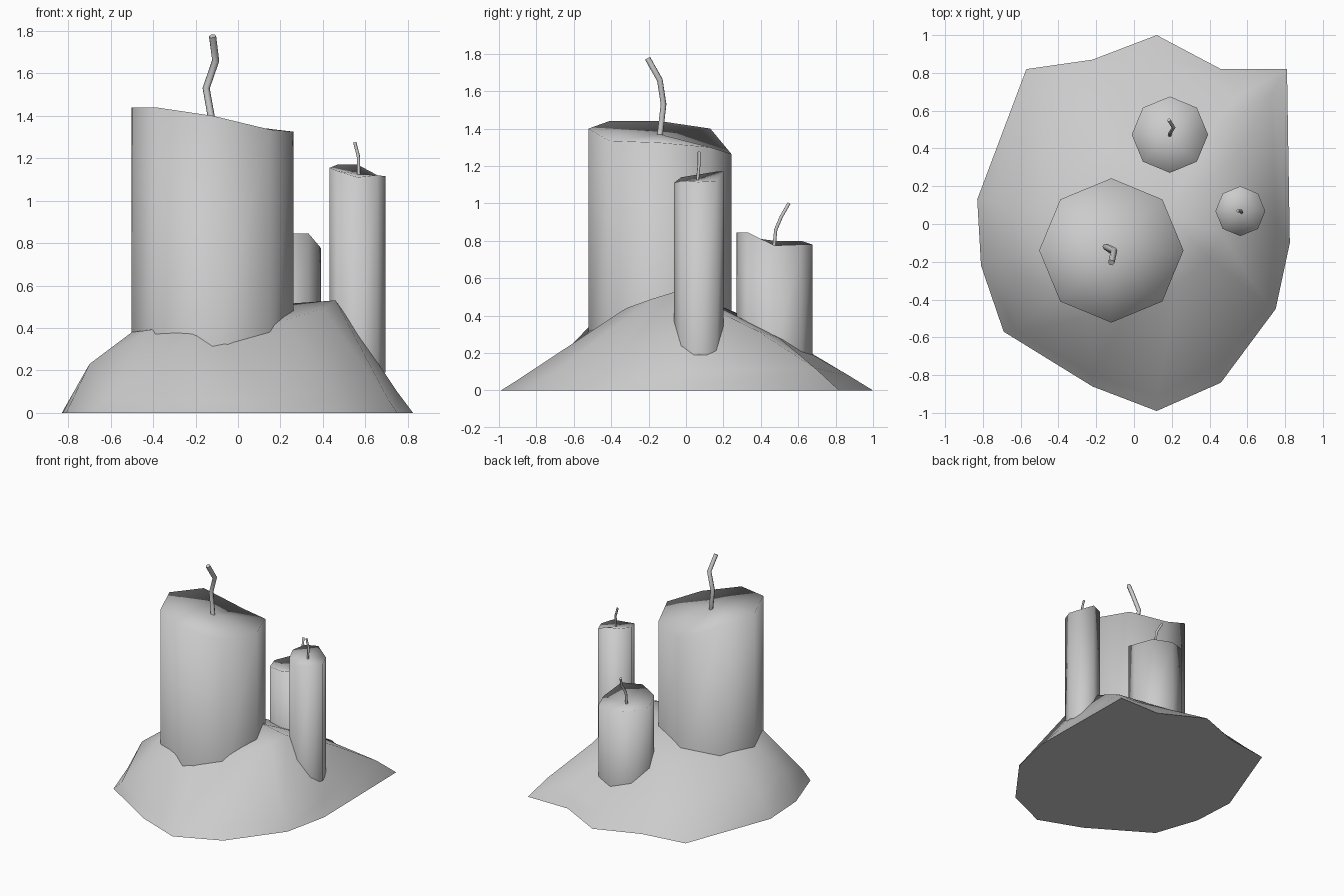
import bpy, math

if "Cube" in bpy.data.objects:
    bpy.data.objects.remove(bpy.data.objects["Cube"])


def make_mesh(name, verts, faces, sharp_angle=None):
    me = bpy.data.meshes.new(name)
    me.from_pydata(verts, [], faces)
    me.polygons.foreach_set("use_smooth", [True] * len(me.polygons))
    if sharp_angle:
        me.set_sharp_from_angle(angle=math.radians(sharp_angle))
    ob = bpy.data.objects.new(name, me)
    bpy.context.collection.objects.link(ob)
    return ob


def bridge(a, b, n):
    return [(a + i, a + (i + 1) % n, b + (i + 1) % n, b + i) for i in range(n)]


def fan(a, tip, n):
    return [(a + i, a + (i + 1) % n, tip) for i in range(n)]


# Melted wax mound: three loops and a peak, counter-clockwise from the front right
def wax_base():
    foot = [(.12, 1), (.46, .82), (.81, .82), (.825, -.1), (.75, -.45), (.46, -.84),
            (.12, -.99), (-.22, -.86), (-.69, -.57), (-.81, -.22), (-.83, .13),
            (-.57, .82), (-.22, .87)]
    lip = [(.12, .87, .08), (.56, .69, .12), (.73, .69, .12), (.75, 0, .1),
           (.71, -.43, .06), (.46, -.73, .08), (.12, -.91, .05), (-.22, -.8, .05),
           (-.62, -.57, .07), (-.7, -.2, .23), (-.75, .13, .14), (-.49, .72, .1),
           (-.22, .79, .09)]
    crown = [(.19, .66, .2), (.4, .5, .28), (.56, .38, .32), (.46, -.05, .53),
             (.4, -.18, .49), (.23, -.32, .44), (-.05, -.5, .32), (-.22, -.49, .37),
             (-.42, -.38, .39), (-.5, -.15, .38), (-.46, .05, .38), (-.2, .35, .38),
             (0, .45, .33)]
    n = len(foot)
    loops = [[(x, y, 0) for x, y in foot], lip, crown]
    # loops run clockwise from the back, so flip them for outward normals
    verts = [p for loop in loops for p in reversed(loop)] + [(.17, .05, .51)]
    faces = [tuple(reversed(range(n)))]
    faces += bridge(0, n, n) + bridge(n, 2 * n, n) + fan(2 * n, 3 * n, n)
    make_mesh("wax_base", verts, faces, 75)


# Eight-sided candle with an uneven rim and dished top
def candle(name, cx, cy, r, rim, dish, bottom):
    ring = [(cx + r * math.cos(k * math.pi / 4), cy + r * math.sin(k * math.pi / 4))
            for k in range(8)]
    verts = [(x, y, bottom) for x, y in ring]
    verts += [(x, y, z) for (x, y), z in zip(ring, rim)] + [(cx, cy, dish)]
    make_mesh(name, verts, bridge(0, 8, 8) + fan(8, 16, 8))


# Bent wick as a bevelled polyline
def wick(name, points, r):
    cu = bpy.data.curves.new(name, 'CURVE')
    cu.dimensions = '3D'
    cu.bevel_depth = r
    cu.bevel_resolution = 1
    cu.use_fill_caps = True
    sp = cu.splines.new('POLY')
    sp.points.add(len(points) - 1)
    for p, co in zip(sp.points, points):
        p.co = (*co, 1)
    bpy.context.collection.objects.link(bpy.data.objects.new(name, cu))


wax_base()

candle("large_candle", -.12, -.14, .382,
       [1.325, 1.30, 1.265, 1.40, 1.44, 1.44, 1.40, 1.335], 1.37, .2)
candle("medium_candle", .19, .473, .202,
       [.775, .78, .78, .80, .80, .82, .845, .845], .77, .19)
candle("thin_candle", .563, .068, .132,
       [1.115, 1.12, 1.17, 1.17, 1.155, 1.14, 1.11, 1.12], 1.125, .19)

wick("large_wick", [(-.12, -.14, 1.36), (-.15, -.12, 1.53), (-.105, -.14, 1.66),
                    (-.12, -.205, 1.775)], .017)
wick("medium_wick", [(.19, .47, .76), (.19, .48, .86), (.21, .51, .93),
                     (.185, .55, 1.0)], .01)
wick("thin_wick", [(.57, .06, 1.11), (.567, .07, 1.21), (.55, .07, 1.275)], .008)
